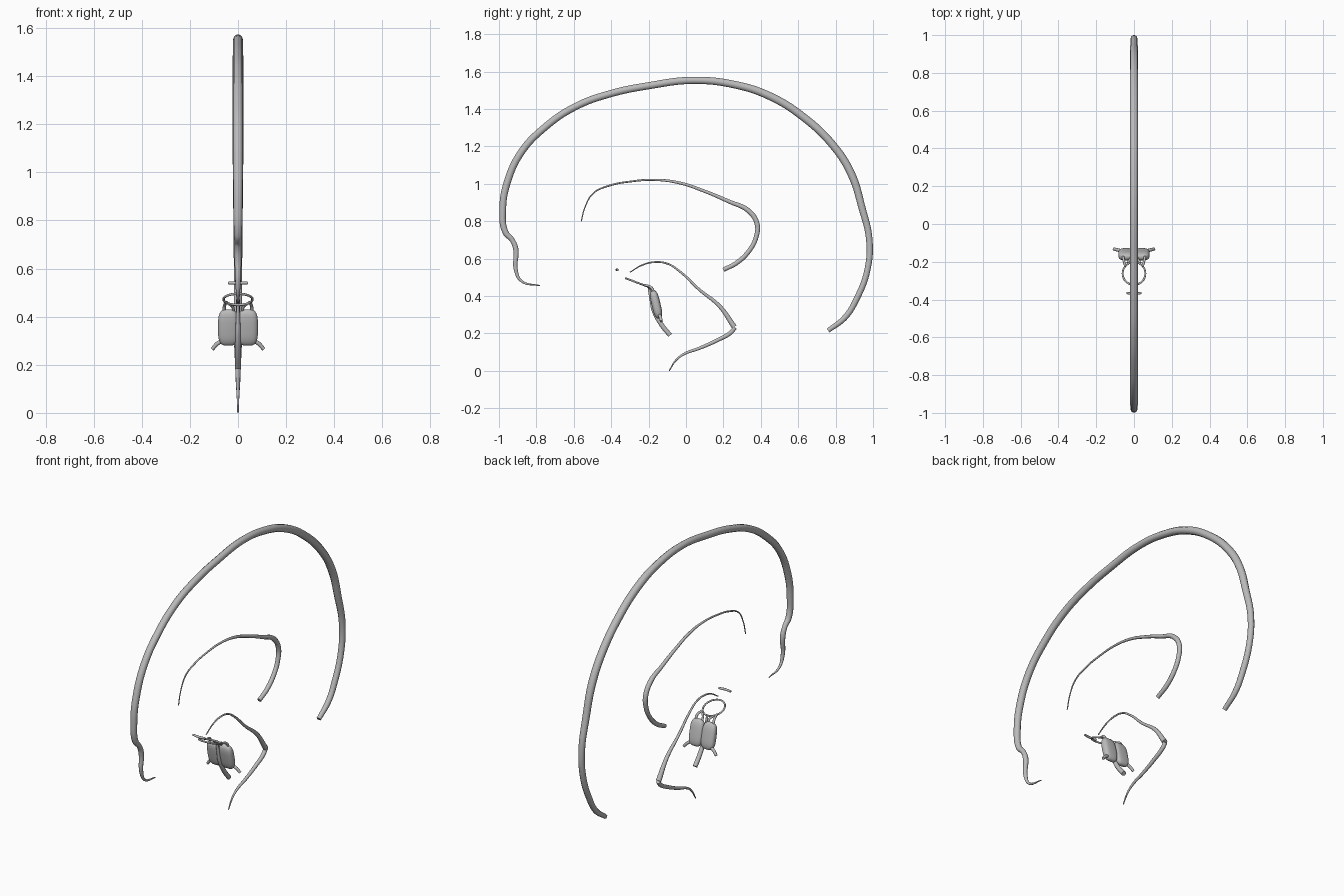
import bpy
import math
from mathutils import Vector

if "Cube" in bpy.data.objects:
    bpy.data.objects.remove(bpy.data.objects["Cube"], do_unlink=True)

grey = bpy.data.materials.new("neutral grey")
grey.use_nodes = True
grey.diffuse_color = (0.5, 0.5, 0.5, 1)
grey.node_tree.nodes["Principled BSDF"].inputs["Base Color"].default_value = grey.diffuse_color


def select_only(obj):
    bpy.ops.object.select_all(action="DESELECT")
    obj.select_set(True)
    bpy.context.view_layer.objects.active = obj


def tube(name, points, closed=False, sides=3):
    """Sweep a round section through (x, y, z, radius) points."""
    curve = bpy.data.curves.new(name, "CURVE")
    curve.dimensions = "3D"
    curve.bevel_depth = 1
    curve.bevel_resolution = sides
    curve.use_fill_caps = not closed
    curve.resolution_u = 8
    spline = curve.splines.new("BEZIER")
    spline.bezier_points.add(len(points) - 1)
    spline.use_cyclic_u = closed
    for knot, (x, y, z, radius) in zip(spline.bezier_points, points):
        knot.co = (x, y, z)
        knot.radius = radius
        knot.handle_left_type = knot.handle_right_type = "AUTO"
    obj = bpy.data.objects.new(name, curve)
    bpy.context.collection.objects.link(obj)
    select_only(obj)
    bpy.ops.object.convert(target="MESH")
    obj = bpy.context.object
    obj.name = name
    obj.data.materials.clear()
    obj.data.materials.append(grey)
    bpy.ops.object.shade_smooth_by_angle(angle=math.radians(50))
    return obj


def midline(name, profile):
    """Tube in the middle plane from (y, z, radius) points."""
    return tube(name, [(0, y, z, r) for y, z, r in profile])


# Large outer arch, front tip over the top to the back end
midline("outer_arch", [
    (-.78, .455, .003), (-.88, .48, .007), (-.91, .54, .011), (-.91, .65, .015),
    (-.93, .7, .014), (-.965, .74, .017), (-.98, .86, .019), (-.955, 1.01, .02),
    (-.88, 1.17, .02), (-.757, 1.3, .02), (-.596, 1.41, .02), (-.41, 1.48, .02),
    (-.195, 1.525, .02), (.04, 1.553, .02), (.26, 1.53, .021), (.445, 1.47, .022),
    (.63, 1.355, .022), (.795, 1.195, .022), (.885, 1.05, .022), (.94, .875, .02),
    (.98, .7, .018), (.97, .54, .017), (.91, .38, .017), (.85, .285, .016),
    (.76, .215, .013)])

# Middle arch, thickening towards its hooked back end
midline("middle_arch", [
    (-.56, .8, .003), (-.54, .875, .003), (-.495, .95, .004), (-.41, .99, .005),
    (-.29, 1.013, .005), (-.17, 1.021, .006), (-.035, 1.005, .008), (.1, .96, .009),
    (.23, .905, .011), (.335, .855, .014), (.38, .785, .014), (.375, .715, .013),
    (.34, .645, .013), (.275, .58, .013), (.2, .54, .012)])

# Inner strand: upper length down to the corner, then the lower tail
midline("inner_upper_strand", [
    (-.3, .527, .003), (-.235, .565, .004), (-.17, .581, .005), (-.1, .573, .005),
    (-.035, .533, .006), (.07, .435, .008), (.18, .345, .011), (.258, .235, .015)])
midline("inner_lower_tail", [
    (.262, .232, .012), (.24, .205, .012), (.17, .165, .011), (.07, .12, .009),
    (-.01, .09, .007), (-.055, .055, .005), (-.09, 0, .003)])

# Short crossbar in front
tube("crossbar", [(-.04, -.365, .54, .006), (0, -.37, .54, .007), (.04, -.365, .54, .006)])

# Tilted ring
ring_centre = Vector((0, -.262, .472))
ring_points = []
for step in range(12):
    a = math.tau * step / 12
    offset = Vector((math.cos(a), math.sin(a), -.38 * math.sin(a))) * .06
    ring_points.append((*(ring_centre + offset), .005))
tube("ring", ring_points, closed=True)

# Paired lobes, legs and hoops
for side, label in ((1, "left"), (-1, "right")):
    bpy.ops.mesh.primitive_uv_sphere_add(segments=32, ring_count=20, radius=1)
    lobe = bpy.context.object
    lobe.name = label + "_lobe"
    for v in lobe.data.vertices:
        v.co = [math.copysign(abs(c) ** power, c) for c, power in zip(v.co, (.6, .8, .6))]
    lobe.scale = (.043, .024, .077)
    lobe.rotation_euler = (math.radians(13), 0, 0)
    lobe.location = (side * .04, -.16, .355)
    lobe.data.materials.append(grey)
    bpy.ops.object.shade_smooth_by_angle(angle=math.radians(60))

    tube(label + "_leg", [
        (side * .06, -.143, .3, .009), (side * .083, -.138, .29, .009),
        (side * .107, -.132, .265, .008)])
    tube(label + "_hoop", [
        (side * .058, -.17, .41, .007), (side * .056, -.185, .445, .007),
        (side * .046, -.225, .46, .006)])
    tube(label + "_inner_hoop", [
        (side * .018, -.17, .41, .006), (side * .022, -.19, .44, .006),
        (side * .035, -.205, .452, .006)])

# Central stem running down the front of the lobes
midline("central_stem", [
    (-.2, .452, .006), (-.188, .39, .009), (-.172, .32, .011),
    (-.13, .245, .013), (-.085, .19, .013)])
